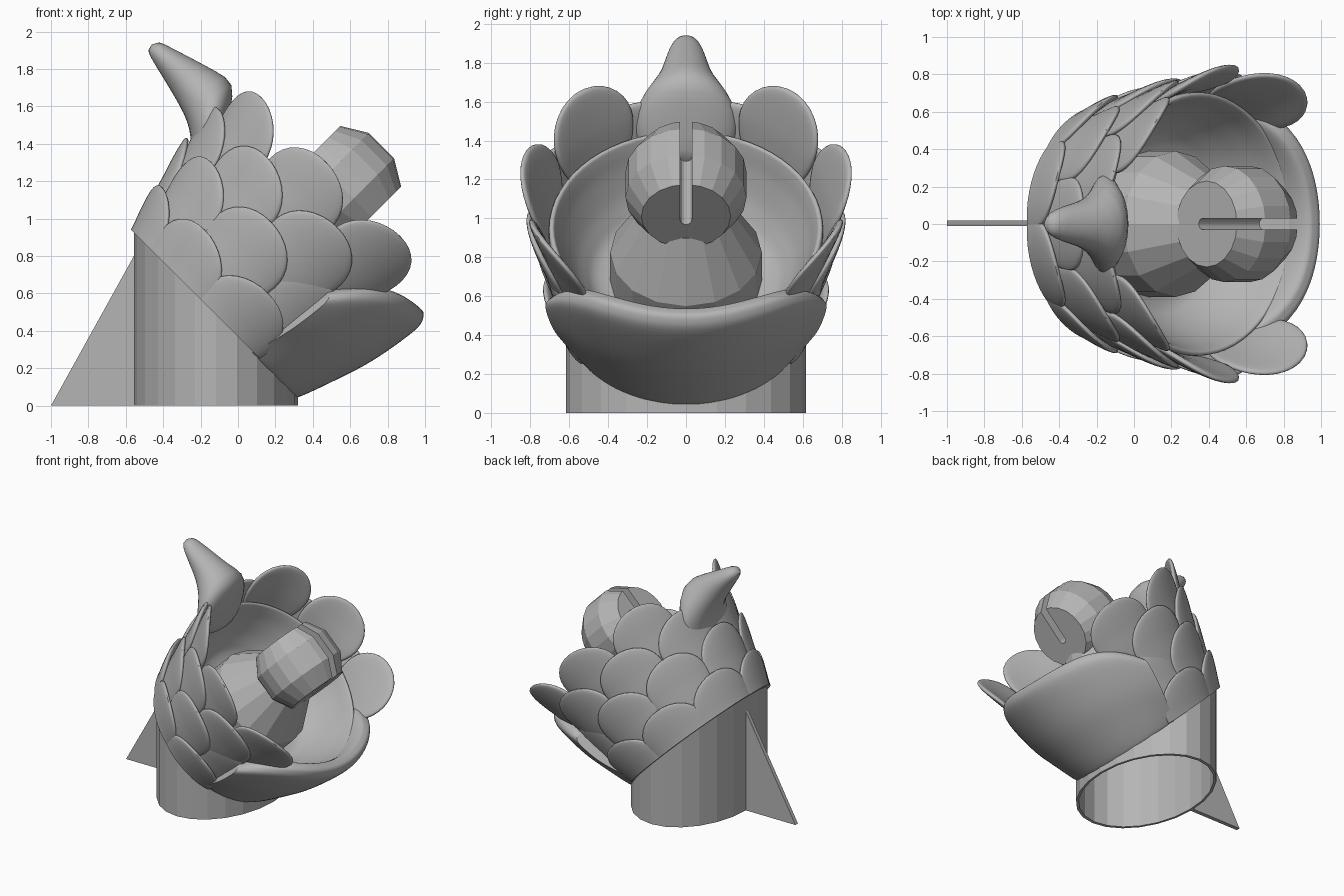
import bpy, bmesh, math
from math import sin, cos, pi, radians
from mathutils import Matrix, Vector

if "Cube" in bpy.data.objects:
    bpy.data.objects.remove(bpy.data.objects["Cube"])

grey = bpy.data.materials.new("plain_grey")
grey.use_nodes = True
grey.diffuse_color = (0.46, 0.46, 0.46, 1)
grey.node_tree.nodes["Principled BSDF"].inputs["Base Color"].default_value = (0.46, 0.46, 0.46, 1)

# Tilted frame: the flower axis leans 45 degrees towards +x
TILT = Matrix.Translation((-0.118, 0, 0.485)) @ Matrix.Rotation(pi / 4, 4, 'Y')


def finish(name, bm, matrix=Matrix(), smooth=None):
    bmesh.ops.remove_doubles(bm, verts=bm.verts, dist=0.0005)
    bmesh.ops.recalc_face_normals(bm, faces=bm.faces)
    mesh = bpy.data.meshes.new(name)
    bm.to_mesh(mesh)
    bm.free()
    mesh.transform(matrix)
    mesh.materials.append(grey)
    ob = bpy.data.objects.new(name, mesh)
    bpy.context.collection.objects.link(ob)
    bpy.ops.object.select_all(action='DESELECT')
    ob.select_set(True)
    bpy.context.view_layer.objects.active = ob
    if smooth:
        bpy.ops.object.shade_smooth_by_angle(angle=radians(smooth))
    return ob


def skin(rings, closed=False, caps=False):
    """Join rings of points into a surface."""
    bm = bmesh.new()
    rows = [[bm.verts.new(p) for p in ring] for ring in rings]
    n = len(rows[0])
    for i in range(len(rows) if closed else len(rows) - 1):
        a, b = rows[i], rows[(i + 1) % len(rows)]
        for j in range(n):
            k = (j + 1) % n
            bm.faces.new((a[j], a[k], b[k], b[j]))
    if caps:
        bm.faces.new(rows[0])
        bm.faces.new(rows[-1])
    return bm


def lathe(profile, n):
    return skin([[(r * cos(2 * pi * j / n), r * sin(2 * pi * j / n), h) for j in range(n)]
                 for r, h in profile])


def rounded(points, steps=5):
    """Catmull-Rom curve through profile points."""
    pts = [Vector(p) for p in points]
    pts = [pts[0]] + pts + [pts[-1]]
    out = []
    for a, b, c, d in zip(pts, pts[1:], pts[2:], pts[3:]):
        for s in range(steps):
            t = s / steps
            out.append(0.5 * (2 * b + (c - a) * t + (2 * a - 5 * b + 4 * c - d) * t * t
                              + (3 * b - a - 3 * c + d) * t ** 3))
    return out + [pts[-1]]


# Hollow oval base tube, sliced by the tilted plane
def tube_ring(size, top):
    ring = []
    for j in range(24):
        x = -0.118 + 0.4375 * size * cos(2 * pi * j / 24)
        ring.append((x, 0.617 * size * sin(2 * pi * j / 24), 0.367 - x if top else 0))
    return ring


finish("base_tube", skin([tube_ring(1, False), tube_ring(1, True),
                          tube_ring(0.96, True), tube_ring(0.96, False)], closed=True))

# Triangular support fin
fin = skin([[(-1, y, 0), (-0.54, y, 0), (-0.54, y, 0.83)] for y in (-0.012, 0.02)], caps=True)
finish("support_fin", fin)

# Bowl inside the scales
bowl = [(0, 0.26), (0.4, 0.28), (0.53, 0.37), (0.62, 0.52), (0.665, 0.63), (0.685, 0.665),
        (0.705, 0.64), (0.69, 0.48), (0.645, 0.2), (0.605, 0)]
finish("bowl", lathe(rounded(bowl) + [(0, 0)], 64), TILT, 40)

# Broad front shield with edges that drop at the sides
shield = rounded([(0.6, 0), (0.622, 0), (0.69, 0.18), (0.765, 0.42), (0.81, 0.69),
                  (0.79, 0.78), (0.745, 0.795), (0.695, 0.75), (0.66, 0.5), (0.6, 0)])[:-1]
rings = []
for i in range(37):
    s = i / 18 - 1
    a = s * radians(63)
    drop = 1 - 0.36 * abs(s) ** 4
    rings.append([(r * cos(a), r * sin(a), h * drop) for r, h in shield])
finish("front_shield", skin(rings, caps=True), TILT, 50)


# Overlapping rounded scales, wrapped around the axis
def scale(name, angle, height, radius, lean):
    bm = bmesh.new()
    bmesh.ops.create_uvsphere(bm, u_segments=32, v_segments=18, radius=1)
    for v in bm.verts:
        across, thick, along = v.co
        thick = math.copysign(abs(thick) ** 0.6, thick)
        r = radius + lean * along + 0.028 * thick
        a = pi + angle + 0.255 * across / radius
        v.co = (r * cos(a), r * sin(a), height + (0.24 if along > 0 else 0.29) * along)
    cut = bmesh.ops.bisect_plane(bm, geom=bm.verts[:] + bm.edges[:] + bm.faces[:],
                                 plane_co=(0, 0, 0), plane_no=(0, 0, -1), clear_outer=True)
    edges = [e for e in cut["geom_cut"] if isinstance(e, bmesh.types.BMEdge)]
    if edges:
        bmesh.ops.holes_fill(bm, edges=edges)
    finish(name, bm, TILT, 60)


odd = (20, 60, 99)
rows = [("bottom", odd, 0.04, 0.635, 0.095), ("lower", (0, 40, 79), 0.32, 0.695, 0.08),
        ("lower_front", (118,), 0.30, 0.675, 0.06), ("upper", odd, 0.55, 0.735, 0.08),
        ("top", (40, 79, 118), 0.755, 0.765, 0.085)]
for row, angles, height, radius, lean in rows:
    for i, deg in enumerate(angles):
        for side, sign in (("left", -1), ("right", 1)):
            if deg or sign > 0:
                scale(f"{row}_scale_{side}_{i + 1}", sign * radians(deg), height, radius, lean)

# Horn-like top petal: back point, front point and half width of each section
sections = [((-0.27, 1.26), (-0.12, 1.26), 0.2), ((-0.25, 1.40), (-0.08, 1.43), 0.265),
            ((-0.26, 1.48), (-0.04, 1.58), 0.275), ((-0.29, 1.56), (-0.01, 1.73), 0.215),
            ((-0.34, 1.65), (-0.12, 1.79), 0.14), ((-0.40, 1.75), (-0.25, 1.86), 0.11),
            ((-0.455, 1.84), (-0.36, 1.915), 0.085), ((-0.495, 1.91), (-0.43, 1.955), 0.045)]
horn = []
for back, front, half in sections:
    mid, arm = (Vector(back) + Vector(front)) / 2, (Vector(front) - Vector(back)) / 2
    ring = []
    for j in range(20):
        p = mid + arm * cos(2 * pi * j / 20)
        ring.append((p.x, half * sin(2 * pi * j / 20), p.y))
    horn.append(ring)
horn_ob = finish("top_horn", skin(horn, caps=True), smooth=80)
sub = horn_ob.modifiers.new("soften", 'SUBSURF')
sub.levels = sub.render_levels = 1

# Faceted pedestal in the bowl
finish("pedestal", lathe([(0, 0.2), (0.39, 0.2), (0.39, 0.48), (0.22, 0.8), (0, 0.8)], 16), TILT)

# Faceted ball with two flat ends and a slot
BALL = TILT @ Matrix.Translation((-0.014, 0, 0.96))
R = 0.325
ball_profile = [(0, -0.23)] + [(R * cos(radians(d)), R * sin(radians(d)))
                               for d in (-45, -17, 17, 45)] + [(0, 0.23)]
ball = finish("ball", lathe(ball_profile, 20), BALL @ Matrix.Rotation(pi / 2, 4, 'Y'))
outline = [(0.03 * cos(a), -0.03 + 0.03 * sin(a)) for a in (pi + pi * k / 8 for k in range(9))]
outline += [(0.03, 0.5), (-0.03, 0.5)]
cutter = finish("slot_cutter", skin([[(x, y, z) for y, z in outline] for x in (-0.5, 0.5)],
                                    caps=True), BALL)
cutter.hide_render = True
slot = ball.modifiers.new("slot", 'BOOLEAN')
slot.operation = 'DIFFERENCE'
slot.solver = 'EXACT'
slot.object = cutter
bpy.ops.object.select_all(action='DESELECT')
ball.select_set(True)
bpy.context.view_layer.objects.active = ball
bpy.ops.object.modifier_apply(modifier="slot")
bpy.data.objects.remove(cutter)
